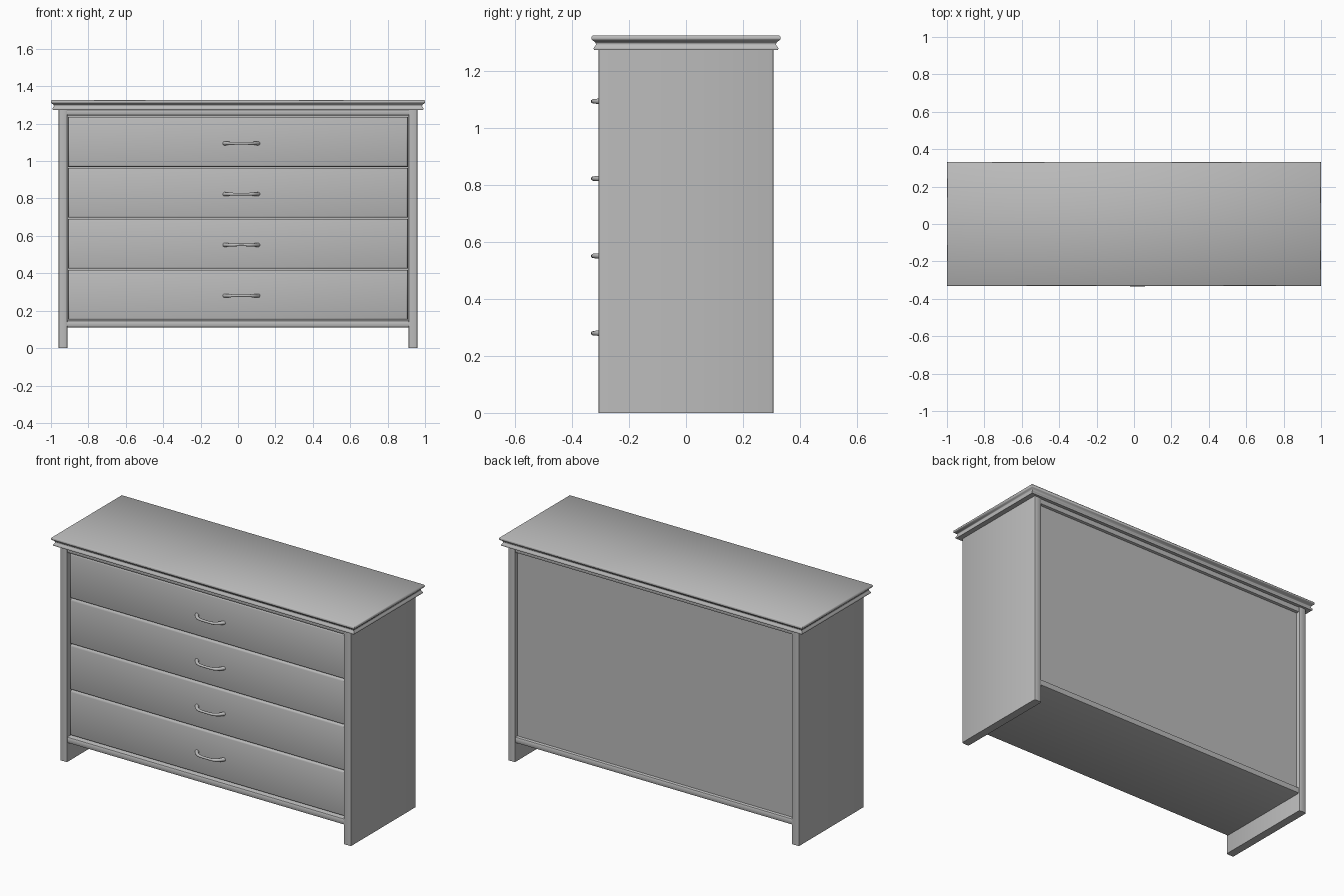
import bpy, bmesh, math
from mathutils import Vector

cube = bpy.data.objects.get("Cube")
if cube:
    bpy.data.objects.remove(cube, do_unlink=True)

grey = bpy.data.materials.new("plain grey")
grey.use_nodes = True
color = (0.5, 0.5, 0.5, 1)
grey.diffuse_color = color
grey.node_tree.nodes["Principled BSDF"].inputs["Base Color"].default_value = color


def finish(bm, name, angle=None):
    """Turn a bmesh into a smooth shaded object; angle keeps sharper edges hard."""
    bmesh.ops.recalc_face_normals(bm, faces=bm.faces)
    mesh = bpy.data.meshes.new(name)
    bm.to_mesh(mesh)
    bm.free()
    mesh.materials.append(grey)
    obj = bpy.data.objects.new(name, mesh)
    bpy.context.collection.objects.link(obj)
    bpy.ops.object.select_all(action="DESELECT")
    bpy.context.view_layer.objects.active = obj
    obj.select_set(True)
    if angle is None:
        bpy.ops.object.shade_smooth()
    else:
        bpy.ops.object.shade_smooth_by_angle(angle=math.radians(angle))
    return obj


def box(name, low, high, rounded=None, radius=0.01, segments=2, angle=40):
    """Box between two corners; rounded(edge midpoint) picks the edges to bevel."""
    low, high = Vector(low), Vector(high)
    bm = bmesh.new()
    bmesh.ops.create_cube(bm, size=1)
    for v in bm.verts:
        v.co = [(a + b) / 2 + c * (b - a) for a, b, c in zip(low, high, v.co)]
    if rounded:
        mid = (low + high) / 2
        edges = [e for e in bm.edges
                 if rounded((e.verts[0].co + e.verts[1].co) / 2 - mid)]
        bmesh.ops.bevel(bm, geom=edges, offset=radius, segments=segments,
                        profile=0.5, affect="EDGES")
    return finish(bm, name, angle)


def upright(m):
    return abs(m.z) < 0.001


def lengthwise(m):
    return abs(m.x) < 0.001


def front_rim(m):
    return m.y < -0.001 and abs(m.x) + abs(m.z) > 0.001


# Side panels run to the floor and form the feet
for side, x0, x1 in (("right", -0.96, -0.912), ("left", 0.912, 0.96)):
    box(side + "_side_panel", (x0, -0.308, 0), (x1, 0.308, 1.28), upright, 0.008)

# Carcass rails, floor and back
box("bottom_rail", (-0.915, -0.303, 0.11), (0.915, 0.303, 0.148), lengthwise, 0.01)
box("top_rail", (-0.915, -0.303, 1.244), (0.915, 0.303, 1.28), lengthwise, 0.008)
box("back_panel", (-0.915, 0.27, 0.14), (0.915, 0.285, 1.25))

# Four drawers with softly rounded fronts
pitch = 0.2725
for i in range(4):
    z0 = 0.152 + i * pitch
    box(f"drawer_{i + 1}", (-0.908, -0.285, z0), (0.908, 0.265, z0 + pitch - 0.006),
        front_rim, 0.009, 2, 60)


def handle(name, z, cx=0.018, half=0.09, steps=12, sides=10):
    """Bowed pull, slimmer in the middle and swelling at its ends."""
    bm = bmesh.new()
    rings = []
    for i in range(steps + 1):
        t = 2 * i / steps - 1
        center = Vector((cx + half * t, -0.327 + 0.045 * t ** 4, z))
        along = Vector((half, 0.18 * t ** 3, 0)).normalized()
        out = Vector((along.y, -along.x, 0))
        r = 0.007 + 0.004 * abs(t) ** 2
        ring = []
        for k in range(sides):
            a = math.tau * k / sides
            ring.append(bm.verts.new(center + r * (math.cos(a) * out
                                                   + Vector((0, 0, math.sin(a))))))
        rings.append(ring)
    for a, b in zip(rings, rings[1:]):
        for k in range(sides):
            n = (k + 1) % sides
            bm.faces.new((a[k], a[n], b[n], b[k]))
    bm.faces.new(rings[0])
    bm.faces.new(rings[-1])
    finish(bm, name, 50)


for i in range(4):
    handle(f"handle_{i + 1}", 0.28 + i * 0.2715)

# Moulded top: an overhang profile (inset, height) swept around a rectangle
profile = [(0.01, 1.274), (0.007, 1.279), (0.009, 1.284), (0.014, 1.29),
           (0.016, 1.296), (0.013, 1.302), (0.006, 1.307), (0.001, 1.311),
           (0, 1.316), (0.001, 1.322), (0.005, 1.326)]
bm = bmesh.new()
loops = [[bm.verts.new((sx * (1 - d), sy * (0.332 - d), z))
          for sx, sy in ((-1, -1), (1, -1), (1, 1), (-1, 1))] for d, z in profile]
for a, b in zip(loops, loops[1:]):
    for k in range(4):
        n = (k + 1) % 4
        bm.faces.new((a[k], a[n], b[n], b[k]))
bm.faces.new(loops[0])
bm.faces.new(loops[-1])
finish(bm, "moulded_top", 55)
